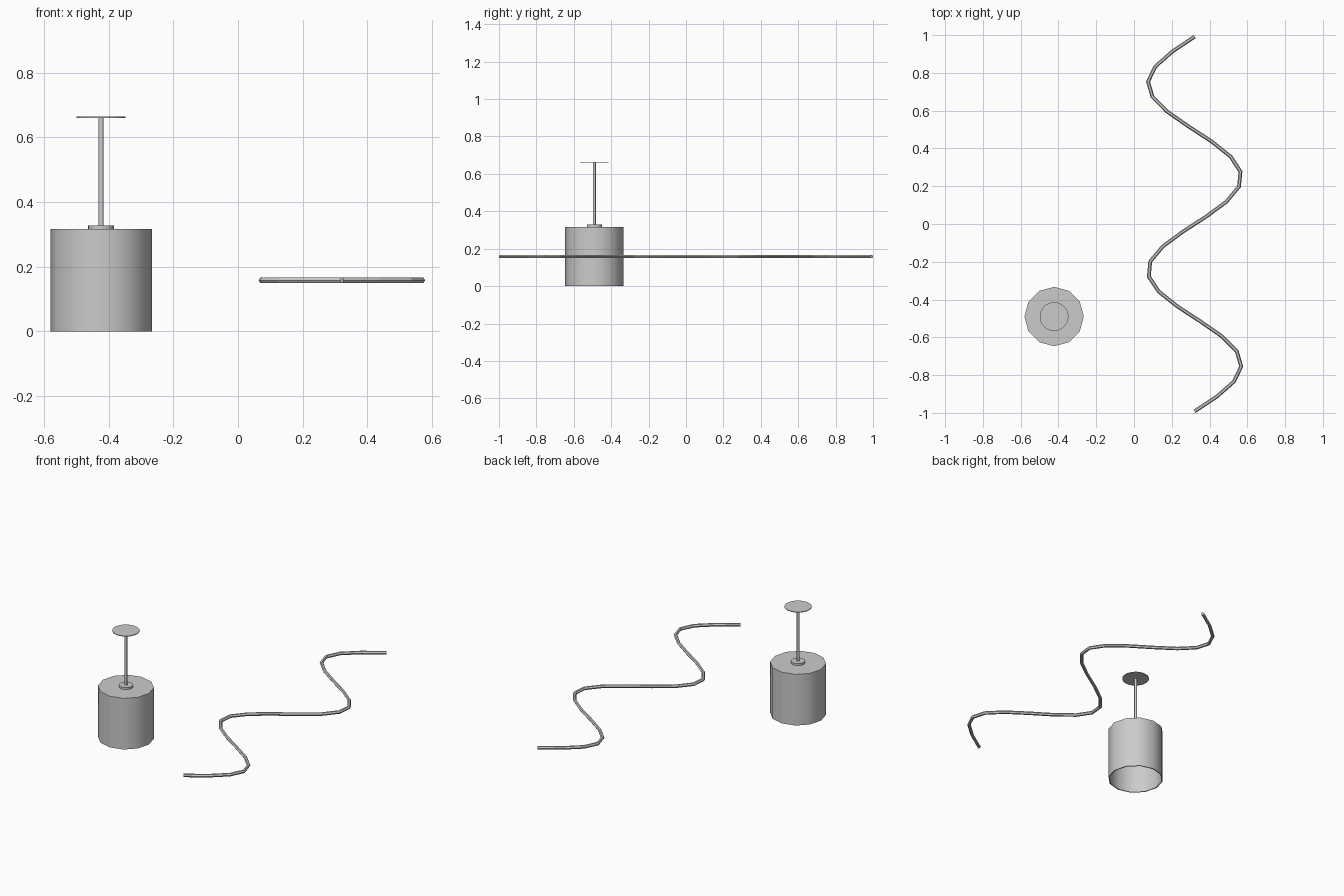
import bpy, bmesh, math
from mathutils import Vector

if "Cube" in bpy.data.objects:
    bpy.data.objects.remove(bpy.data.objects["Cube"])

LAMP_X, LAMP_Y = -0.423, -0.49


def make_object(name, bm):
    bmesh.ops.recalc_face_normals(bm, faces=bm.faces)
    mesh = bpy.data.meshes.new(name)
    bm.to_mesh(mesh)
    bm.free()
    ob = bpy.data.objects.new(name, mesh)
    bpy.context.collection.objects.link(ob)
    return ob


def smooth(ob):
    bpy.ops.object.select_all(action='DESELECT')
    ob.select_set(True)
    bpy.context.view_layer.objects.active = ob
    bpy.ops.object.shade_smooth_by_angle(angle=math.radians(40))


def bridge(bm, a, b):
    n = len(a)
    for i in range(n):
        bm.faces.new((a[i], a[(i + 1) % n], b[(i + 1) % n], b[i]))


def lathe(name, profile, sides):
    """Turn (radius, z) points round the lamp axis, closing both ends."""
    bm = bmesh.new()
    rings = [[bm.verts.new((LAMP_X + r * math.cos(2 * math.pi * i / sides),
                            LAMP_Y + r * math.sin(2 * math.pi * i / sides), z))
              for i in range(sides)] for r, z in profile]
    for a, b in zip(rings, rings[1:]):
        bridge(bm, a, b)
    bm.faces.new(rings[0])
    bm.faces.new(rings[-1])
    ob = make_object(name, bm)
    smooth(ob)
    return ob


# Drum shade: thin wall, closed top, open bottom
lathe("lamp_shade", [(0.157, 0.316), (0.157, 0), (0.151, 0), (0.151, 0.311)], 12)
# Collar, rod and ceiling plate
lathe("shade_collar", [(0.04, 0.314), (0.04, 0.328)], 24)
lathe("hanging_rod", [(0.008, 0.32), (0.008, 0.662)], 12)
lathe("ceiling_plate", [(0.076, 0.66), (0.076, 0.664)], 32)

# Wavy rail: six-sided tube along two sine periods
R, STEPS, SIDES, Z = 0.01, 25, 6, 0.158
path = []
for i in range(STEPS + 1):
    t = i / STEPS
    path.append(Vector((0.321 + 0.247 * math.sin(4 * math.pi * t), -0.992 + 1.984 * t, Z)))
bm = bmesh.new()
rings = []
for i, p in enumerate(path):
    d0 = (p - path[max(i - 1, 0)]).normalized()
    d1 = (path[min(i + 1, STEPS)] - p).normalized()
    d = (d0 + d1).normalized()
    side = Vector((d.y, -d.x, 0))
    ref = d1 if i < STEPS else d0
    miter = 1 / max(d.dot(ref), 0.5)
    rings.append([bm.verts.new(p + side * R * miter * math.cos(2 * math.pi * k / SIDES)
                               + Vector((0, 0, R * math.sin(2 * math.pi * k / SIDES))))
                  for k in range(SIDES)])
for a, b in zip(rings, rings[1:]):
    bridge(bm, a, b)
bm.faces.new(rings[0])
bm.faces.new(rings[-1])
make_object("wavy_rail", bm)
